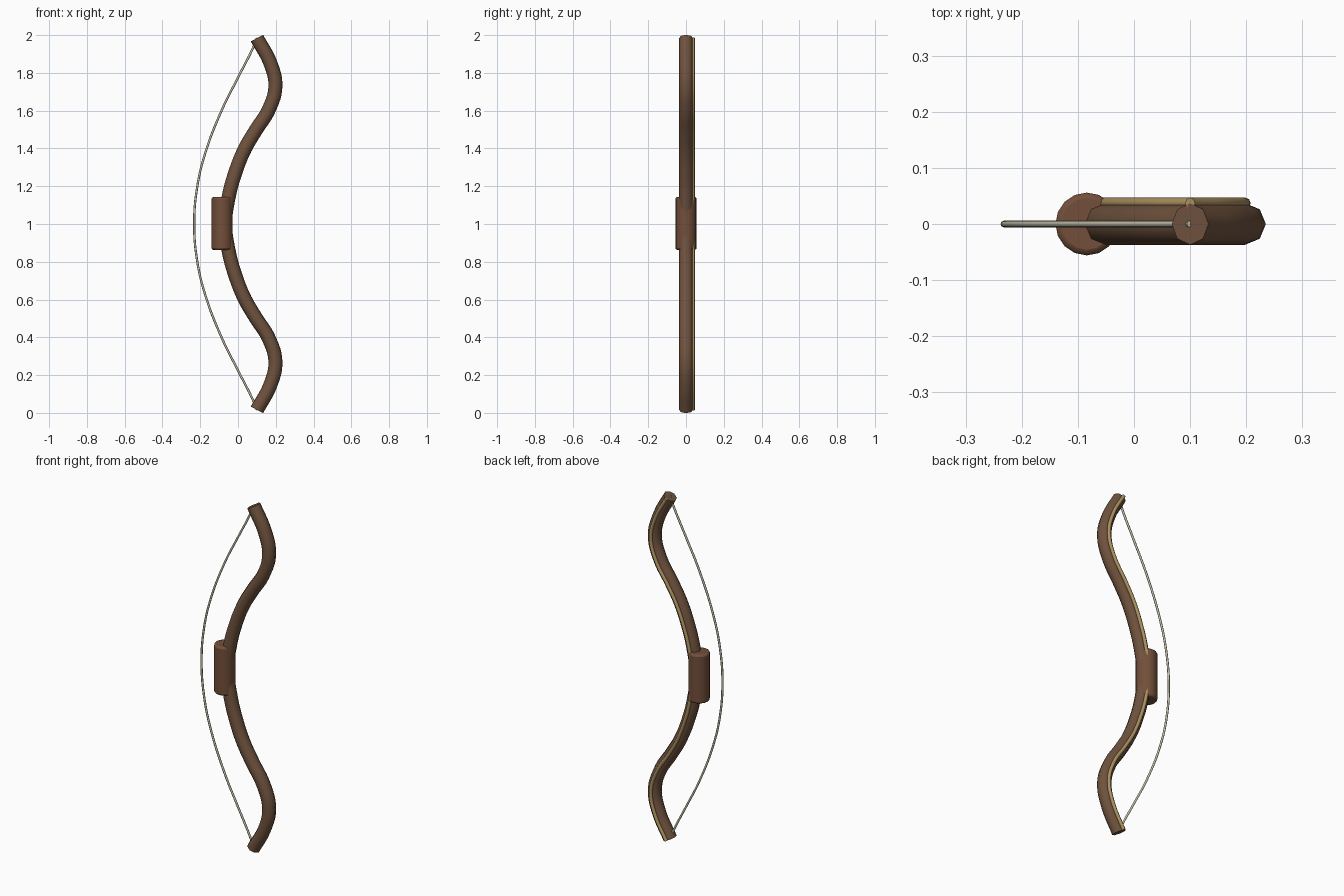
import bpy, bmesh, math

if "Cube" in bpy.data.objects:
    bpy.data.objects.remove(bpy.data.objects["Cube"])


def material(name, rgb):
    m = bpy.data.materials.new(name)
    m.diffuse_color = (*rgb, 1)
    m.use_nodes = True
    m.node_tree.nodes["Principled BSDF"].inputs["Base Color"].default_value = m.diffuse_color
    return m


WOOD = material("wood", (0.16, 0.085, 0.048))
LEATHER = material("leather", (0.17, 0.078, 0.042))
HORN = material("horn", (0.42, 0.29, 0.12))
CORD = material("cord", (0.55, 0.52, 0.40))


def smooth(obj):
    bpy.ops.object.select_all(action='DESELECT')
    obj.select_set(True)
    bpy.context.view_layer.objects.active = obj
    bpy.ops.object.shade_smooth_by_angle(angle=math.radians(50))


def mirrored_tube(name, half, y, radius, mat):
    """Sweep a tube along half-path (x, z above centre), mirrored about z = 1."""
    pts = [(x, 1 - h) for x, h in reversed(half[1:])] + [(x, 1 + h) for x, h in half]
    cu = bpy.data.curves.new(name, 'CURVE')
    cu.dimensions = '3D'
    cu.twist_mode = 'MINIMUM'
    cu.bevel_depth = radius
    cu.bevel_resolution = 2
    cu.resolution_u = 6
    cu.use_fill_caps = True
    sp = cu.splines.new('BEZIER')
    sp.bezier_points.add(len(pts) - 1)
    for bp, (x, z) in zip(sp.bezier_points, pts):
        bp.co = (x, y, z)
        bp.handle_left_type = bp.handle_right_type = 'AUTO'
    obj = bpy.data.objects.new(name, cu)
    bpy.context.collection.objects.link(obj)
    cu.materials.append(mat)
    bpy.ops.object.select_all(action='DESELECT')
    obj.select_set(True)
    bpy.context.view_layer.objects.active = obj
    bpy.ops.object.convert(target='MESH')
    obj = bpy.context.view_layer.objects.active
    # weld the caps and face everything outward
    bm = bmesh.new()
    bm.from_mesh(obj.data)
    bmesh.ops.remove_doubles(bm, verts=bm.verts, dist=1e-5)
    bmesh.ops.recalc_face_normals(bm, faces=bm.faces)
    bm.to_mesh(obj.data)
    bm.free()
    smooth(obj)
    return obj


# Recurve limbs and the pale strip along their back side
limb = [(-0.068, 0), (-0.05, 0.14), (-0.015, 0.27), (0.035, 0.395), (0.09, 0.49),
        (0.165, 0.61), (0.198, 0.73), (0.172, 0.85), (0.10, 0.984)]
mirrored_tube("bow_limbs", limb, 0, 0.037, WOOD)
mirrored_tube("limb_strip", limb, 0.037, 0.01, HORN)

# Bowstring
string = [(-0.232, 0), (-0.217, 0.19), (-0.175, 0.37), (-0.085, 0.605),
          (0.005, 0.785), (0.085, 0.945), (0.10, 0.985)]
mirrored_tube("bowstring", string, 0, 0.006, CORD)

# Grip
bpy.ops.mesh.primitive_cylinder_add(vertices=16, radius=0.056, depth=0.28,
                                    location=(-0.084, 0, 1.003))
grip = bpy.context.object
grip.name = "grip"
grip.data.materials.append(LEATHER)
bev = grip.modifiers.new("rounded_ends", 'BEVEL')
bev.width = 0.01
bev.segments = 2
bev.limit_method = 'ANGLE'
bev.angle_limit = math.radians(50)
smooth(grip)
